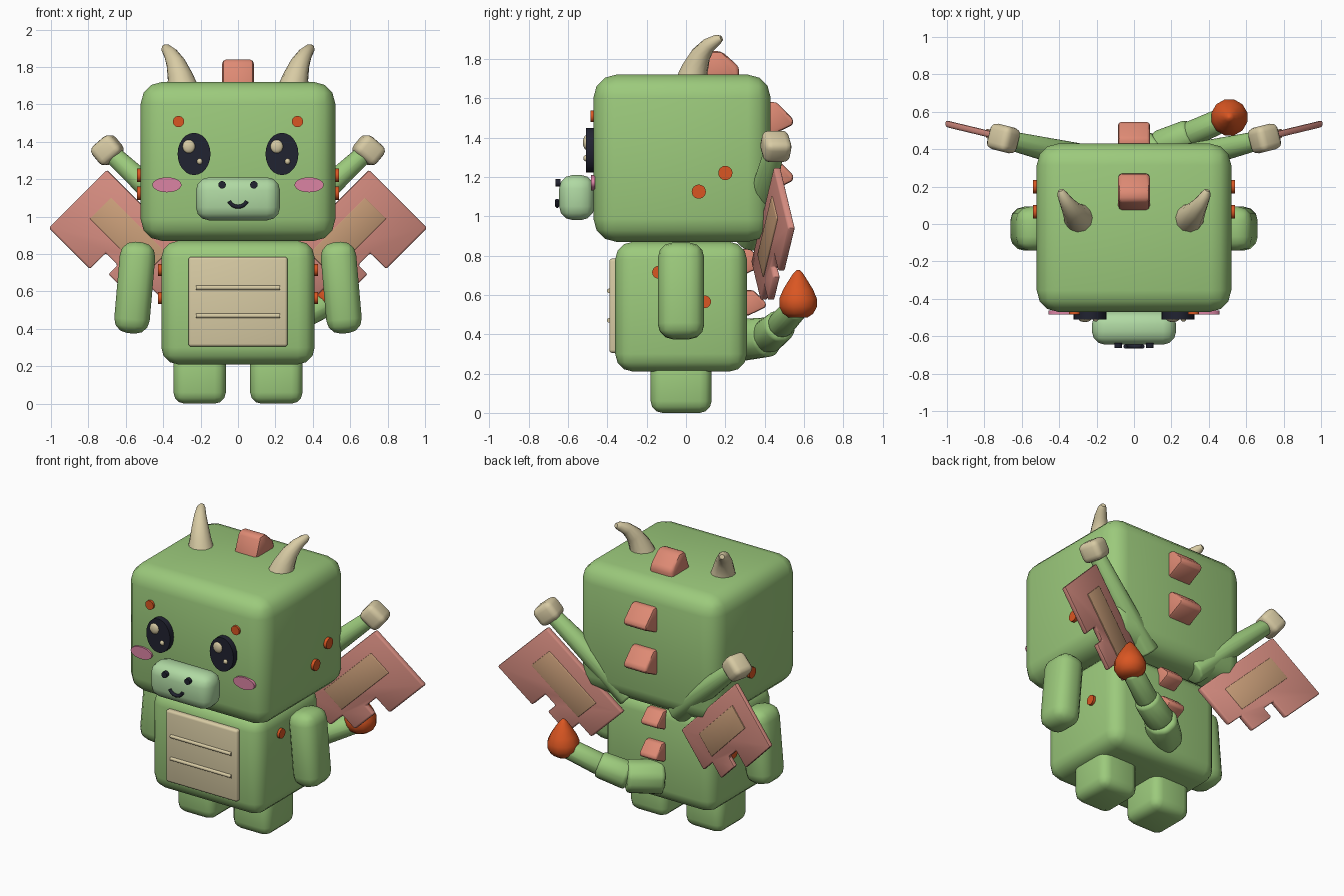
import bpy, bmesh, math
from mathutils import Matrix, Vector, Euler

if "Cube" in bpy.data.objects:
    bpy.data.objects.remove(bpy.data.objects["Cube"])


def material(name, r, g, b):
    m = bpy.data.materials.new(name)
    lin = [((c / 255 + 0.055) / 1.055) ** 2.4 for c in (r, g, b)]
    m.diffuse_color = (*lin, 1)
    m.use_nodes = True
    m.node_tree.nodes["Principled BSDF"].inputs["Base Color"].default_value = m.diffuse_color
    return m


GREEN = material("leaf green", 156, 202, 124)
MINT = material("pale green", 176, 217, 163)
CREAM = material("cream", 216, 203, 164)
CORAL = material("coral", 222, 138, 116)
ROSE = material("wing rose", 213, 140, 128)
TAN = material("wing tan", 200, 157, 120)
ORANGE = material("orange", 218, 86, 34)
DARK = material("dark", 33, 35, 49)
PINK = material("pink", 219, 132, 164)


def finish(name, bm, mat, bevel=0, segments=3, angle=40):
    bmesh.ops.recalc_face_normals(bm, faces=bm.faces)
    me = bpy.data.meshes.new(name)
    bm.to_mesh(me)
    bm.free()
    me.materials.append(mat)
    ob = bpy.data.objects.new(name, me)
    bpy.context.collection.objects.link(ob)
    bpy.ops.object.select_all(action='DESELECT')
    ob.select_set(True)
    bpy.context.view_layer.objects.active = ob
    if bevel:
        mod = ob.modifiers.new("round", 'BEVEL')
        mod.width, mod.segments = bevel, segments
        bpy.ops.object.modifier_apply(modifier="round")
    bpy.ops.object.shade_smooth_by_angle(angle=math.radians(angle))
    return ob


def box(name, center, size, mat, bevel, rot=(0, 0, 0), segments=3):
    bm = bmesh.new()
    m = Matrix.LocRotScale(Vector(center), Euler([math.radians(a) for a in rot]), Vector(size))
    bmesh.ops.create_cube(bm, size=1, matrix=m)
    return finish(name, bm, mat, bevel, segments)


def disc(name, center, rx, rz, depth, mat, side=False):
    """Flat oval facing the front, or facing sideways."""
    bm = bmesh.new()
    turn = Matrix.Rotation(math.pi / 2, 4, 'Y' if side else 'X')
    scale = (depth, rx, rz) if side else (rx, depth, rz)
    m = Matrix.Translation(center) @ Matrix.Diagonal((*scale, 1)) @ turn
    bmesh.ops.create_cone(bm, cap_ends=True, segments=24, radius1=1, radius2=1, depth=1, matrix=m)
    return finish(name, bm, mat)


def ball(name, center, size, mat):
    bm = bmesh.new()
    m = Matrix.Translation(center) @ Matrix.Diagonal((*size, 1))
    bmesh.ops.create_uvsphere(bm, u_segments=16, v_segments=10, radius=1, matrix=m)
    return finish(name, bm, mat, angle=60)


def tube(name, path, mat, sides=12, bevel=0):
    """Round limb through (point, radius) pairs."""
    bm = bmesh.new()
    pts = [Vector(p) for p, r in path]
    rings = []
    for i, (p, r) in enumerate(path):
        d = pts[min(i + 1, len(pts) - 1)] - pts[max(i - 1, 0)]
        q = d.to_track_quat('Z', 'Y')
        rings.append([bm.verts.new(pts[i] + q @ Vector((r * math.cos(a), r * math.sin(a), 0)))
                      for a in (2 * math.pi * (k + 0.5) / sides for k in range(sides))])
    for a, b in zip(rings, rings[1:]):
        for k in range(sides):
            n = (k + 1) % sides
            bm.faces.new((a[k], a[n], b[n], b[k]))
    bm.faces.new(rings[0])
    bm.faces.new(rings[-1])
    return finish(name, bm, mat, bevel, 2, 50)


def prism(name, outline, offset, mat, bevel):
    """Closed outline swept by the offset."""
    bm = bmesh.new()
    face = bm.faces.new([bm.verts.new(p) for p in outline])
    new = bmesh.ops.extrude_face_region(bm, geom=[face])["geom"]
    bmesh.ops.translate(bm, vec=offset, verts=[v for v in new if isinstance(v, bmesh.types.BMVert)])
    return finish(name, bm, mat, bevel, 2)


# Head, body and belly plate
box("head", (0, -0.02, 1.295), (1.04, 0.9, 0.85), GREEN, 0.115)
box("body", (0, -0.025, 0.54), (0.82, 0.67, 0.66), GREEN, 0.09)
box("belly_plate", (0, -0.365, 0.545), (0.53, 0.05, 0.48), CREAM, 0.015)
for z in (0.47, 0.62):
    tube("belly_rib", [((-0.225, -0.39, z), 0.012), ((0.225, -0.39, z), 0.012)], CREAM)

# Snout, smile and nostrils
box("snout", (0, -0.555, 1.095), (0.45, 0.18, 0.23), MINT, 0.07)
smile = [((0.05 * math.cos(a), -0.655, 1.098 + 0.045 * math.sin(a)), 0.011)
         for a in (math.radians(200 + 14 * i) for i in range(11))]
tube("smile", smile, DARK, 8)

# Paired parts
for s in (-1, 1):
    box("leg", (s * 0.205, -0.025, 0.14), (0.28, 0.31, 0.28), GREEN, 0.06)
    box("arm", (s * 0.552, -0.025, 0.62), (0.19, 0.235, 0.49), GREEN, 0.075, (0, -s * 5, 0))
    disc("nostril", (s * 0.085, -0.65, 1.17), 0.02, 0.02, 0.025, DARK)
    disc("eye", (s * 0.235, -0.487, 1.335), 0.088, 0.113, 0.045, DARK)
    ball("eye_glint", (s * 0.235 - 0.028, -0.508, 1.375), (0.034, 0.016, 0.036), CREAM)
    ball("small_eye_glint", (s * 0.235 + 0.03, -0.508, 1.295), (0.015, 0.014, 0.016), CREAM)
    disc("cheek", (s * 0.38, -0.473, 1.17), 0.078, 0.04, 0.02, PINK)
    disc("forehead_spot", (s * 0.318, -0.47, 1.508), 0.03, 0.03, 0.03, ORANGE)
    for y, z in ((0.065, 1.125), (0.2, 1.22)):
        disc("head_spot", (s * 0.525, y, z), 0.036, 0.036, 0.03, ORANGE, True)
    for y, z in ((-0.14, 0.715), (0.095, 0.565)):
        disc("body_spot", (s * 0.412, y, z), 0.032, 0.032, 0.03, ORANGE, True)
    # Horn curving up, outwards and back
    tube("horn", [((s * 0.295, 0.03, 1.68), 0.085), ((s * 0.31, 0.045, 1.75), 0.068),
                  ((s * 0.333, 0.075, 1.82), 0.052), ((s * 0.36, 0.115, 1.87), 0.038),
                  ((s * 0.385, 0.16, 1.898), 0.027), ((s * 0.393, 0.18, 1.906), 0.015)], CREAM)

    # Wing: a swept-back plane, measured along and across its arm
    def wing_point(along, across, lift=0):
        x = 0.70 + 0.707 * (along + across)
        return (s * x, 0.295 + 0.24 * x + lift, 1.25 + 0.707 * (along - across))

    membrane = [(0, 0), (0, 0.44), (-0.31, 0.44), (-0.31, 0.32), (-0.40, 0.32), (-0.40, 0.39),
                (-0.57, 0.39), (-0.57, 0.28), (-0.68, 0.28), (-0.68, 0)]
    prism("wing_membrane", [wing_point(a, b, -0.018) for a, b in membrane], (0, 0.036, 0), ROSE, 0.01)
    panel = [(-0.12, 0.09), (-0.12, 0.25), (-0.54, 0.25), (-0.54, 0.09)]
    prism("wing_panel", [wing_point(a, b, -0.025) for a, b in panel], (0, 0.05, 0), TAN, 0.004)
    tube("wing_arm", [((s * 0.18, 0.33, 0.88), 0.085), ((s * 0.68, 0.45, 1.34), 0.052)], GREEN, 10, 0.015)
    box("wing_knob", (s * 0.698, 0.457, 1.355), (0.145, 0.14, 0.125), CREAM, 0.035, (0, s * 40, s * 14))

# Back spikes: side profile as (y, z)
back = [(-0.04, 0.085), (0.03, 0.085), (0.115, 0.0), (0.115, -0.03), (0.0, -0.085), (-0.04, -0.085)]
spikes = [("top_spike", 0.085, [(0.06, 1.68), (0.12, 1.84), (0.18, 1.84), (0.27, 1.76), (0.27, 1.68)])]
for name, y, z, k in (("head_spike", 0.43, 1.495, 1), ("head_spike", 0.43, 1.21, 1),
                      ("body_spike", 0.305, 0.77, 0.75), ("body_spike", 0.32, 0.56, 0.75)):
    spikes.append((name, 0.085 * k, [(y + a * k, z + b * k) for a, b in back]))
for name, w, prof in spikes:
    prism(name, [(-w, y, z) for y, z in prof], (2 * w, 0, 0), CORAL, 0.022)

# Tail of three shrinking segments, with a flame at the end
joints = [(-0.02, 0.27, 0.37), (0.13, 0.41, 0.385), (0.29, 0.475, 0.44), (0.47, 0.555, 0.53)]
for i, (a, b) in enumerate(zip(joints, joints[1:])):
    r = (0.115, 0.095, 0.075)[i]
    over = Vector(b) + (Vector(b) - Vector(a)) * 0.12
    tube("tail_segment", [(a, r), (over, r * 0.93)], GREEN, 8, 0.025)
flame = [(0.485, 0.05), (0.505, 0.08), (0.54, 0.099), (0.58, 0.099), (0.625, 0.08),
         (0.67, 0.052), (0.71, 0.025), (0.727, 0.008)]
tube("tail_flame", [((0.51, 0.57, z), r) for z, r in flame], ORANGE, 12)
